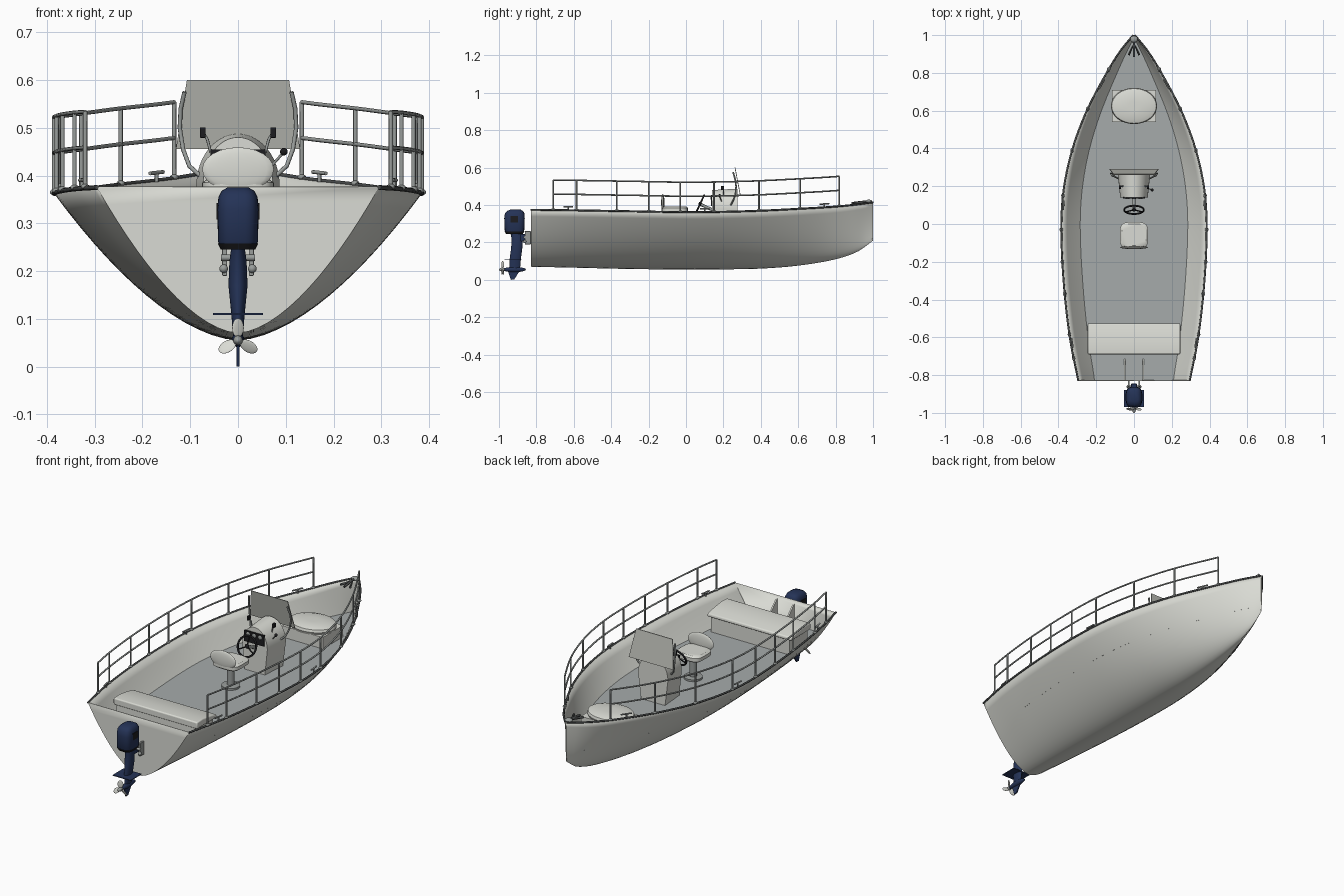
import bpy, bmesh, math
from mathutils import Vector, Matrix

if "Cube" in bpy.data.objects:
    bpy.data.objects.remove(bpy.data.objects["Cube"], do_unlink=True)


def material(name, r, g, b):
    m = bpy.data.materials.new(name)
    m.use_nodes = True
    m.diffuse_color = (r, g, b, 1)
    m.node_tree.nodes["Principled BSDF"].inputs["Base Color"].default_value = (r, g, b, 1)
    return m


WHITE = material("hull white", .7, .71, .66)
DECK = material("deck grey", .38, .41, .41)
STEEL = material("steel", .32, .34, .33)
DARK = material("dark trim", .07, .075, .075)
NAVY = material("navy", .018, .033, .095)
BLACK = material("black", .012, .012, .014)
GLASS = material("screen grey", .5, .51, .47)


def finish(ob, mat, bevel=0, angle=.6):
    ob.data.materials.append(mat)
    bpy.ops.object.select_all(action='DESELECT')
    ob.select_set(True)
    bpy.context.view_layer.objects.active = ob
    if bevel:
        mod = ob.modifiers.new("rounding", 'BEVEL')
        mod.width, mod.segments, mod.limit_method = bevel, 3, 'ANGLE'
    bpy.ops.object.shade_smooth_by_angle(angle=angle)
    return ob


def mesh(name, mat, verts, faces, bevel=0, fix=True):
    me = bpy.data.meshes.new(name)
    me.from_pydata([tuple(v) for v in verts], [], faces)
    if fix:
        bm = bmesh.new()
        bm.from_mesh(me)
        bmesh.ops.recalc_face_normals(bm, faces=bm.faces)
        bm.to_mesh(me)
        bm.free()
    ob = bpy.data.objects.new(name, me)
    bpy.context.collection.objects.link(ob)
    return finish(ob, mat, bevel)


def skin(name, mat, rings, bevel=0):
    """Closed rings of equal length joined into a capped solid."""
    n = len(rings[0])
    faces = [(i * n + j, i * n + (j + 1) % n, (i + 1) * n + (j + 1) % n, (i + 1) * n + j)
             for i in range(len(rings) - 1) for j in range(n)]
    faces += [tuple(range(n)), tuple(range((len(rings) - 1) * n, len(rings) * n))]
    return mesh(name, mat, [p for r in rings for p in r], faces, bevel)


def prism(name, mat, outline, x0, x1, bevel=0):
    return skin(name, mat, [[(x, y, z) for y, z in outline] for x in (x0, x1)], bevel)


def box(name, mat, c, s, bevel=0):
    y, z, h, d = c[1], c[2], s[1] / 2, s[2] / 2
    return prism(name, mat, [(y - h, z - d), (y + h, z - d), (y + h, z + d), (y - h, z + d)],
                 c[0] - s[0] / 2, c[0] + s[0] / 2, bevel)


def loft(name, mat, levels, power=2, n=32):
    """Stacked superellipses: (z, centre y, x radius, y radius)."""
    def ring(z, cy, rx, ry):
        out = []
        for k in range(n):
            c, s = math.cos(math.tau * k / n), math.sin(math.tau * k / n)
            out.append((rx * math.copysign(abs(c) ** (2 / power), c),
                        cy + ry * math.copysign(abs(s) ** (2 / power), s), z))
        return out
    return skin(name, mat, [ring(*l) for l in levels])


def ball(name, mat, c, size, rot=None):
    bm = bmesh.new()
    bmesh.ops.create_uvsphere(bm, u_segments=20, v_segments=12, radius=1)
    m = Matrix.Translation(c) @ (rot or Matrix()) @ Matrix.Diagonal((*size, 1))
    bmesh.ops.transform(bm, matrix=m, verts=bm.verts)
    me = bpy.data.meshes.new(name)
    bm.to_mesh(me)
    bm.free()
    ob = bpy.data.objects.new(name, me)
    bpy.context.collection.objects.link(ob)
    return finish(ob, mat)


def tube(name, mat, paths, r, cyclic=False):
    cu = bpy.data.curves.new(name, 'CURVE')
    cu.dimensions, cu.bevel_depth, cu.bevel_resolution, cu.use_fill_caps = '3D', r, 2, True
    for path in paths:
        sp = cu.splines.new('POLY')
        sp.points.add(len(path) - 1)
        sp.use_cyclic_u = cyclic
        for p, v in zip(sp.points, path):
            p.co = (*v, 1)
    ob = bpy.data.objects.new(name, cu)
    bpy.context.collection.objects.link(ob)
    bpy.ops.object.select_all(action='DESELECT')
    ob.select_set(True)
    bpy.context.view_layer.objects.active = ob
    bpy.ops.object.convert(target='MESH')
    return finish(bpy.context.object, mat, angle=1)


# Hull lines: station, half beam, rim height, keel height
LINES = [(-.83, .295, .375, .07), (-.6, .34, .372, .065), (-.3, .373, .367, .058),
         (0, .385, .362, .055), (.2, .37, .364, .056), (.4, .325, .37, .06),
         (.6, .25, .38, .076), (.8, .145, .392, .11), (.92, .07, .404, .152), (1, .004, .415, .21)]


def line(y, k):
    i = max(j for j in range(len(LINES) - 1) if LINES[j][0] <= y or j == 0)

    def slope(j):
        a, b = LINES[max(j - 1, 0)], LINES[min(j + 1, len(LINES) - 1)]
        return (b[k] - a[k]) / (b[0] - a[0])
    a, b = LINES[i], LINES[i + 1]
    d = b[0] - a[0]
    t = (y - a[0]) / d
    return ((2 * t**3 - 3 * t**2 + 1) * a[k] + (t**3 - 2 * t**2 + t) * d * slope(i)
            + (3 * t**2 - 2 * t**3) * b[k] + (t**3 - t**2) * d * slope(i + 1))


def rim(y, side, out=0, up=0):
    return Vector((side * (line(y, 1) + out), y, line(y, 2) + up))


CURVE, FLOOR, N, M = 1.7, .245, 28, 48
STATIONS = [-.83 + 1.83 * i / M for i in range(M + 1)]

# Hull shell with flat transom
verts, W = [], N + 1
for y in STATIONS:
    w, top, keel = (line(y, k) for k in (1, 2, 3))
    verts += [(w * t, y, keel + (top - keel) * abs(t) ** CURVE)
              for t in (2 * j / N - 1 for j in range(W))]
faces = [(i * W + j, (i + 1) * W + j, (i + 1) * W + j + 1, i * W + j + 1)
         for i in range(M) for j in range(N)]
faces += [tuple(range(W)), tuple(reversed(range(M * W, (M + 1) * W)))]
hull = mesh("hull", WHITE, verts, faces, fix=False)
shell = hull.modifiers.new("thickness", 'SOLIDIFY')
shell.thickness, shell.offset = .004, -1

# Cockpit floor, fitted to the hull sides
verts = []
for y in STATIONS[:-1]:
    w, top, keel = (line(y, k) for k in (1, 2, 3))
    half = w * max(.01, (FLOOR - keel) / (top - keel)) ** (1 / CURVE)
    verts += [(-half, y, FLOOR), (half, y, FLOOR)]
mesh("cockpit_floor", DECK, verts,
     [(2 * i, 2 * i + 1, 2 * i + 3, 2 * i + 2) for i in range(M - 1)], fix=False)

# Gunwales, railings and cleats on both sides
POSTS = [-.71, -.585, -.37, -.2, -.03, .15, .39, .61, .82]
RAIL = [-.71 + 1.53 * i / 30 for i in range(31)]
for side, tag in ((1, "left"), (-1, "right")):
    tube(tag + "_gunwale", DARK, [[rim(y, side) for y in STATIONS]], .005)
    tube(tag + "_rails", STEEL, [[rim(y, side, 0, h) for y in RAIL] for h in (.085, .16)], .0042)
    tube(tag + "_rail_posts", STEEL, [[rim(y, side), rim(y, side, 0, .16)] for y in POSTS], .0045)
    for y in POSTS:
        ball(tag + "_post_foot", STEEL, rim(y, side, 0, .003), (.009, .012, .006))
    for y in (-.63, .1, .74):
        a, b = rim(y - .025, side, -.008, .018), rim(y + .025, side, -.008, .018)
        mid = (a + b) / 2
        tube(tag + "_cleat", STEEL, [[a, b], [mid, mid - Vector((0, 0, .02))]], .004)

# Stern bench and transom knees
prism("stern_bench", WHITE, [(-.685, FLOOR), (-.535, FLOOR), (-.535, .325), (-.685, .325)], -.23, .23)
prism("stern_cushion", WHITE, [(-.69, .325), (-.525, .325), (-.527, .342), (-.57, .352),
                               (-.64, .362), (-.69, .36)], -.245, .245, .006)
for x in (-.05, .05):
    prism("transom_knee", WHITE, [(-.828, FLOOR), (-.715, FLOOR), (-.828, .36)], x - .004, x + .004)

# Bow seat
box("bow_locker", WHITE, (0, .625, .275), (.234, .17, .06))
loft("bow_cushion", WHITE, [(.3, .625, .115, .09), (.315, .625, .122, .096), (.328, .625, .118, .092),
                            (.336, .625, .09, .07), (.338, .625, .03, .025)])

# Helm seat
loft("seat_post", STEEL, [(FLOOR, -.06, .045, .045), (.255, -.06, .045, .045), (.258, -.06, .018, .018),
                          (.365, -.06, .018, .018)])
loft("seat_cushion", WHITE, [(.36, -.06, .066, .062), (.367, -.06, .075, .07), (.385, -.06, .075, .07),
                             (.393, -.06, .064, .06)], 4)
ball("seat_back", WHITE, (0, -.124, .413), (.075, .009, .046))

# Helm console: arched body widening forward
rings = []
for y, s, h in ((.14, .84, .1), (.275, 1, .107)):
    arch = [(.087 * s * math.cos(math.pi * k / 24), y, .38 + h * math.sin(math.pi * k / 24))
            for k in range(25)]
    rings.append([(.07 * s, y, FLOOR)] + arch + [(-.07 * s, y, FLOOR)])
skin("console", WHITE, rings)
box("dash_panel", BLACK, (0, .138, .425), (.115, .008, .058))
for x in (-.035, 0, .035):
    ball("gauge", STEEL, (x, .134, .438), (.011, .003, .011))

# Steering wheel
hub, tilt = Vector((0, .075, .405)), math.radians(25)


def on_wheel(a, r):
    return hub + Vector((r * math.cos(a), r * math.sin(a) * math.sin(tilt), r * math.sin(a) * math.cos(tilt)))


tube("steering_wheel", BLACK, [[on_wheel(math.tau * k / 32, .052) for k in range(32)]], .005, True)
tube("wheel_spokes", BLACK, [[hub, on_wheel(math.pi / 2 + math.tau * k / 3, .052)] for k in range(3)], .0035)
tube("wheel_column", STEEL, [[hub, (0, .15, .37)]], .008)
ball("wheel_hub", BLACK, hub, (.012, .008, .012))

# Windscreen, grab rails, lamps and throttle
skin("windscreen", GLASS, [[(-.13, y, .455), (.13, y, .455), (.107, y - .028, .6), (-.107, y - .028, .6)]
                           for y in (.288, .292)])
GRAB = [(.112, .252, .575), (.12, .262, .54), (.122, .268, .5), (.115, .264, .455), (.102, .25, .42),
        (.08, .24, .4)]
for side in (1, -1):
    tube("grab_rail", STEEL, [[(side * x, y, z) for x, y, z in GRAB]], .0045)
    tube("lamp_arm", STEEL, [[(side * .055, .2, .44), (side * .064, .2, .475), (side * .073, .2, .49)]], .003)
    box("lamp", BLACK, (side * .074, .195, .49), (.012, .018, .022), .002)
tube("throttle_lever", STEEL, [[(.07, .19, .42), (.095, .18, .448)]], .003)
ball("throttle_knob", BLACK, (.096, .18, .45), (.008, .008, .008))

# Anchor and roller at the bow
tube("anchor", DARK, [[(0, .885, .41), (0, 1 - .012, .422)], [(-.028, .895, .41), (0, .955, .415), (.028, .895, .41)]],
     .006)
ball("bow_roller", STEEL, (0, .978, .418), (.02, .018, .011))

# Outboard motor
loft("motor_cowl", NAVY, [(.252, -.917, .038, .046), (.262, -.917, .042, .052), (.33, -.917, .043, .055),
                          (.355, -.916, .041, .052), (.368, -.914, .034, .043), (.375, -.912, .022, .028)], 3.2)
loft("cowl_base", BLACK, [(.245, -.917, .036, .044), (.258, -.917, .0425, .053)], 3.2)
for side in (1, -1):
    box("cowl_vent", BLACK, (side * .0425, -.917, .325), (.004, .04, .035))
loft("motor_leg", NAVY, [(.06, -.915, .01, .028), (.11, -.913, .014, .03), (.17, -.905, .02, .03),
                         (.22, -.902, .018, .03), (.25, -.905, .014, .034)])
box("cavitation_plate", NAVY, (0, -.925, .11), (.105, .09, .004))
ball("gear_case", NAVY, (0, -.918, .055), (.014, .062, .014))
prism("skeg", NAVY, [(-.955, .055), (-.885, .055), (-.918, .002), (-.936, 0)], -.003, .003)
ball("propeller_hub", STEEL, (0, -.982, .055), (.01, .018, .01))
for k in range(3):
    a = math.pi / 2 + math.tau * k / 3
    spin = Matrix.Rotation(-a, 4, 'Y') @ Matrix.Rotation(math.radians(30), 4, 'X')
    ball("propeller_blade", WHITE, (.026 * math.cos(a), -.98, .055 + .026 * math.sin(a)), (.02, .0025, .014), spin)

# Motor mounting clamp
for side in (1, -1):
    box("clamp_arm", STEEL, (side * .028, -.846, .225), (.01, .032, .07), .002)
    ball("clamp_screw", STEEL, (side * .03, -.862, .205), (.009, .009, .009))
tube("clamp_bar", STEEL, [[(-.036, -.862, .228), (.036, -.862, .228)]], .007)
box("swivel_block", NAVY, (0, -.865, .225), (.03, .04, .04), .003)
